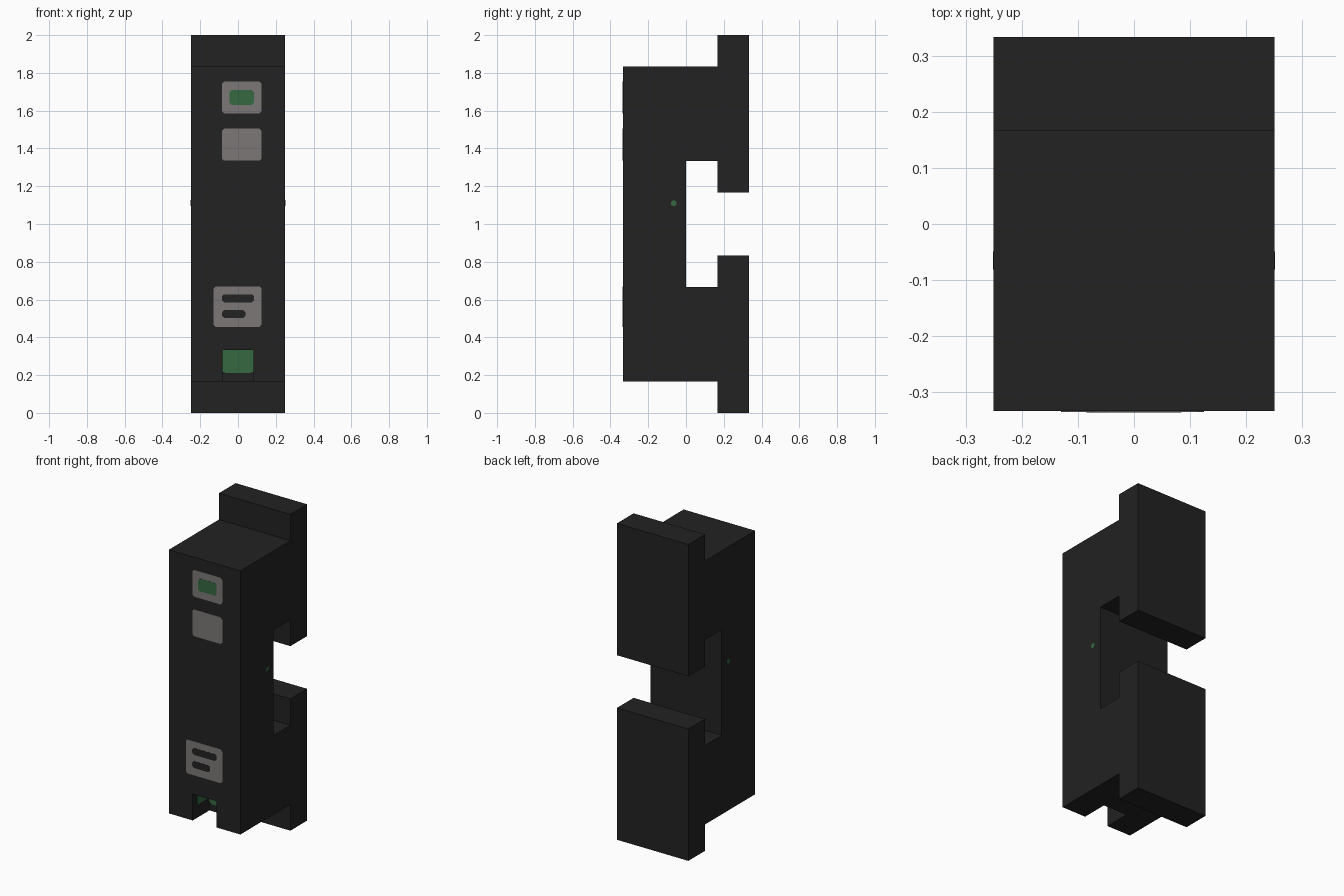
import bpy
import bmesh
import math
from mathutils import Matrix, Vector

cube = bpy.data.objects.get("Cube")
if cube:
    bpy.data.objects.remove(cube, do_unlink=True)


def make_material(name, r, g, b):
    m = bpy.data.materials.new(name)
    m.use_nodes = True
    m.diffuse_color = (r, g, b, 1)
    m.node_tree.nodes["Principled BSDF"].inputs["Base Color"].default_value = (r, g, b, 1)
    return m


black = make_material("black plastic", 0.016, 0.016, 0.016)
grey = make_material("warm grey label", 0.205, 0.184, 0.184)
green = make_material("green", 0.035, 0.14, 0.053)


def extrude(name, points, direction, material):
    """Solid made by sweeping a closed flat outline along a direction."""
    bm = bmesh.new()
    face = bm.faces.new([bm.verts.new(p) for p in points])
    ext = bmesh.ops.extrude_face_region(bm, geom=[face])
    moved = [v for v in ext["geom"] if isinstance(v, bmesh.types.BMVert)]
    bmesh.ops.translate(bm, verts=moved, vec=direction)
    bmesh.ops.recalc_face_normals(bm, faces=bm.faces[:])
    mesh = bpy.data.meshes.new(name)
    bm.to_mesh(mesh)
    bm.free()
    mesh.materials.append(material)
    obj = bpy.data.objects.new(name, mesh)
    bpy.context.collection.objects.link(obj)
    return obj


def front_plate(name, x0, x1, z0, z1, y, material, thick=0.002, cut=0.012):
    """Thin plate facing forward with small clipped corners."""
    outline = [(x0 + cut, z0), (x1 - cut, z0), (x1, z0 + cut), (x1, z1 - cut),
               (x1 - cut, z1), (x0 + cut, z1), (x0, z1 - cut), (x0, z0 + cut)]
    return extrude(name, [(x, y, z) for x, z in outline], (0, -thick, 0), material)


# Housing: side profile symmetric about mid height, with rail slot in the back
WIDTH, DEPTH, STEP, MID = 0.5, 1 / 3, 1 / 6, 1.0
lower = [(-DEPTH, STEP), (STEP, STEP), (STEP, 0), (DEPTH, 0),
         (DEPTH, 5 * STEP), (STEP, 5 * STEP), (STEP, 4 * STEP), (0, 4 * STEP)]
profile = lower + [(y, 2 * MID - z) for y, z in reversed(lower)]
housing = extrude("housing", [(-WIDTH / 2, y, z) for y, z in profile],
                  (WIDTH, 0, 0), black)

# Socket cut into the lower front edge
HALF, BACK, TOP = STEP / 2, -STEP, 2 * STEP
cutter = extrude("socket_cutter",
                 [(-HALF, y, z) for y, z in ((-0.5, 0.1), (BACK, 0.1), (BACK, TOP), (-0.5, TOP))],
                 (2 * HALF, 0, 0), black)
cutter.hide_render = True
mod = housing.modifiers.new("socket", "BOOLEAN")
mod.operation = "DIFFERENCE"
mod.solver = "EXACT"
mod.object = cutter
bpy.context.view_layer.objects.active = housing
bpy.ops.object.modifier_apply(modifier=mod.name)
bpy.data.objects.remove(cutter, do_unlink=True)

# Green contact lining inside the socket
extrude("socket_back_contact",
        [(x, BACK, z) for x, z in ((-HALF, TOP), (-HALF, 0.22), (-0.06, 0.21),
                                   (0.06, 0.21), (HALF, 0.22), (HALF, TOP))],
        (0, -0.002, 0), green)
for side, label in ((1, "left"), (-1, "right")):
    extrude("socket_contact_" + label,
            [(side * HALF, y, z) for y, z in ((-0.29, 0.25), (BACK, 0.25), (BACK, TOP), (-0.29, TOP))],
            (-side * 0.002, 0, 0), green)

# Front labels
front_plate("indicator_label", -0.085, 0.125, 1.585, 1.755, -DEPTH, grey)
front_plate("indicator_light", -0.045, 0.085, 1.63, 1.71, -DEPTH - 0.002, green, 0.001)
front_plate("blank_label", -0.085, 0.125, 1.335, 1.505, -DEPTH, grey)
front_plate("marking_label", -0.13, 0.125, 0.455, 0.67, -DEPTH, grey)
front_plate("long_marking", -0.085, 0.085, 0.585, 0.628, -DEPTH - 0.002, black, 0.001)
front_plate("short_marking", -0.085, 0.04, 0.502, 0.545, -DEPTH - 0.002, black, 0.001)

# Small green dot on each side
for side, label in ((1, "left"), (-1, "right")):
    ring = [math.tau * i / 8 for i in range(8)]
    extrude("side_dot_" + label,
            [(side * WIDTH / 2, -0.065 + 0.016 * math.cos(a), 1.11 + 0.016 * math.sin(a)) for a in ring],
            (side * 0.001, 0, 0), green)
